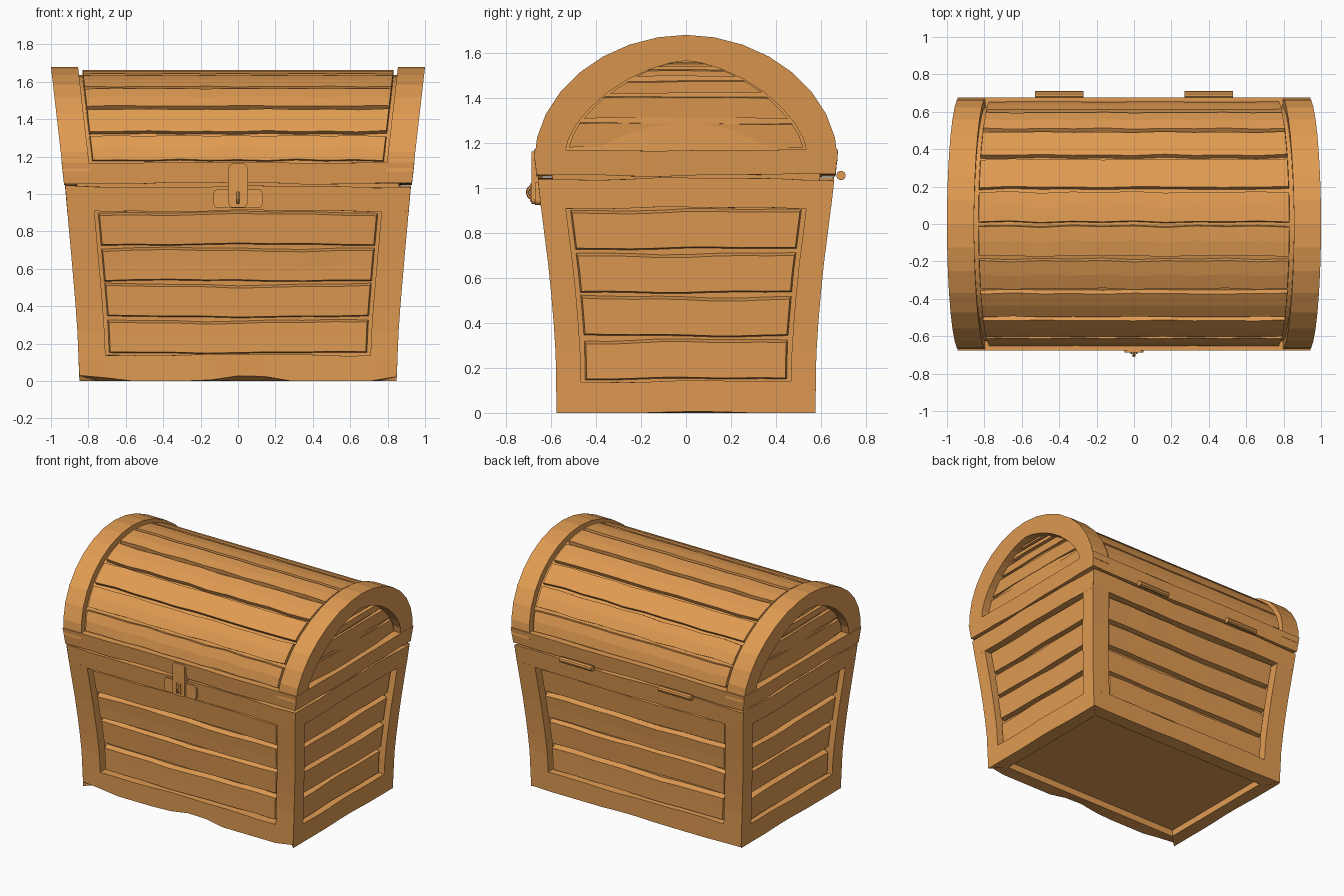
import bpy, bmesh, math, random
from mathutils import Matrix

random.seed(4)
if "Cube" in bpy.data.objects:
    bpy.data.objects.remove(bpy.data.objects["Cube"])

wood = bpy.data.materials.new("warm orange wood")
wood.use_nodes = True
COLOUR = (0.75, 0.33, 0.085, 1)
wood.diffuse_color = COLOUR
wood.node_tree.nodes["Principled BSDF"].inputs["Base Color"].default_value = COLOUR

SIDES = ("front", "left", "back", "right")
# Flared chest outline: height, half width, half depth
FLARE = [(0, .848, .575), (.3, .86, .58), (.6, .885, .605),
         (.9, .912, .643), (1.05, .925, .66), (1.2, .943, .675)]


def flare(z):
    for (za, xa, ya), (zb, xb, yb) in zip(FLARE, FLARE[1:]):
        if z <= zb:
            break
    t = max(0, (z - za) / (zb - za))
    return xa + (xb - xa) * t, ya + (yb - ya) * t


def lid_x(z):
    return .93 + (z - 1.07) * .115


def lerp(a, b, t):
    return a + (b - a) * t


def wob(u, seed):
    return .005 * math.sin(5 * u + seed) + .003 * math.sin(13 * u + 2.3 * seed)


def finish(name, bm):
    bmesh.ops.recalc_face_normals(bm, faces=bm.faces)
    me = bpy.data.meshes.new(name)
    bm.to_mesh(me)
    bm.free()
    me.materials.append(wood)
    ob = bpy.data.objects.new(name, me)
    bpy.context.collection.objects.link(ob)
    return ob


def solid(name, f, nu, nv):
    """Closed block: f(u, v, k) places a grid point on layer k (0 outer, 1 inner)."""
    bm = bmesh.new()
    p = {(i, j, k): bm.verts.new(f(i / nu, j / nv, k))
         for i in range(nu + 1) for j in range(nv + 1) for k in (0, 1)}
    for i in range(nu):
        for j in range(nv):
            for k in (0, 1):
                bm.faces.new([p[i, j, k], p[i + 1, j, k], p[i + 1, j + 1, k], p[i, j + 1, k]])
    for i in range(nu):
        for j in (0, nv):
            bm.faces.new([p[i, j, 0], p[i + 1, j, 0], p[i + 1, j, 1], p[i, j, 1]])
    for j in range(nv):
        for i in (0, nu):
            bm.faces.new([p[i, j, 0], p[i, j + 1, 0], p[i, j + 1, 1], p[i, j, 1]])
    return finish(name, bm)


def slab(name, side, ends, z0, z1, d0, d1, nu, nv, wobble=(0, 0), bevel=0, chip=0):
    """Curved board on one side; each end is (sign, margin), margin None = mitred corner."""
    seed = random.uniform(0, 6)

    def f(u, v, k):
        d = d1 if k else d0
        b = 0 if k else bevel
        z = lerp(z0 + b * .4, z1 - b, v)
        hx, hy = flare(z)
        half = hy if side % 2 else hx
        e = [s * (half - (d if m is None else m + b * .5)) for s, m in ends]
        x = lerp(e[0], e[1], u)
        z += wob(x, seed) * lerp(wobble[0], wobble[1], v)
        if chip and not k and v == 0:
            z += chip * max(0, math.sin(7 * x + 1.2))
        return [(x, d - hy, z), (hx - d, x, z), (x, hy - d, z), (d - hx, x, z)][side]
    return solid(name, f, nu, nv)


# Body core, recessed at the underside
def core(u, v, k):
    z = lerp(.05, 1.17, v)
    hx, hy = flare(z)
    return (2 * u - 1) * (hx - .065), (1 if k else -1) * (hy - .065), z


solid("body_core", core, 1, 8)

# Framed plank panels on the four body sides, plus the lid's lower rails
FULL = ((-1, None), (1, None))
for s, side in enumerate(SIDES):
    m = .11 if s % 2 else .145
    slab(side + "_bottom_rail", s, FULL, 0, .14, 0, .1, 12, 1, (0, .8), chip=.03 if s == 0 else .006)
    slab(side + "_top_rail", s, FULL, .91, 1.04, 0, .09, 10, 2, (.8, 1))
    slab(side + "_lid_rail", s, FULL, 1.057, 1.168, -.004, .1, 10, 1, (1, .5))
    for sign in (-1, 1):
        slab(f"{side}_stile_{'a' if sign < 0 else 'b'}", s, ((sign, m), (sign, None)),
             .13, .92, 0, .09, 1, 6)
    pitch = .193
    for r in range(4):
        z = .148 + r * pitch
        slab(f"{side}_plank_{r + 1}", s, ((-1, m + .018), (1, m + .018)), z, z + pitch - .014,
             random.uniform(.022, .032), .075, 8, 2, (.7, 1), bevel=.016)


# Lid arches: outer barrel and end opening
def arch(t, a, b, zc, p):
    c, s = math.cos(math.pi * t), max(0, math.sin(math.pi * t))
    return math.copysign(a * abs(c) ** (2 / p), -c), zc + b * s ** (2 / p)


def outer(t, d=0):
    return arch(t, .675 - d, .56 - d, 1.12, 1.95)


def opening(t):
    return arch(t, .535, .40, 1.165, 1.6)


def lid_core(u, v, k):
    y, z = outer(u, .045)
    x = (2 * v - 1) * (lid_x(z) - .09)
    return (x, y, 1.09) if k else (x, y, z)


solid("lid_core", lid_core, 24, 1)

for sign, side in ((1, "left"), (-1, "right")):
    # Thick flared arch rim
    def rim(u, v, k):
        yo, zo = outer(u)
        y, z = opening(u) if k else (yo, zo)
        return sign * (lid_x(zo) - .145 if v else lid_x(z)), y, z
    solid(side + "_lid_rim", rim, 16, 1)

    # Recessed end planks following the arch opening
    rows = [(1.18, 1.295), (1.31, 1.41), (1.422, 1.482), (1.494, 1.528), (1.537, 1.56)]
    for r, (za, zb) in enumerate(rows):
        seed = random.uniform(0, 6)

        def end_plank(u, v, k):
            z = lerp(za, zb - (0 if k else .01), v)
            w = .535 * (1 - ((z - 1.165) / .4) ** 1.6) ** .625 - .012
            y = (2 * u - 1) * w
            return sign * (lid_x(z) - (.1 if k else .05)), y, z + .5 * wob(y, seed)
        solid(f"{side}_lid_end_plank_{r + 1}", end_plank, 8, 2)

# Barrel planks over the lid
START, COUNT = .032, 10
step = (1 - 2 * START) / COUNT
for r in range(COUNT):
    seed, depth = random.uniform(0, 6), random.uniform(.014, .022)

    def stave(u, v, k):
        edge = .004 if k else .007
        t = lerp(START + r * step + edge, START + (r + 1) * step - edge, v)
        x = 2 * u - 1
        y, z = outer(t + .35 * wob(3 * x, seed), .06 if k else depth)
        return x * (lid_x(z) - .16 - (0 if k else .008)), y, z
    solid(f"lid_plank_{r + 1}", stave, 10, 2)


# Metal fittings
def box(name, size, at, bevel):
    bm = bmesh.new()
    bmesh.ops.create_cube(bm, size=1, matrix=Matrix.Translation(at) @ Matrix.Diagonal((*size, 1)))
    upright = [e for e in bm.edges if abs(e.verts[0].co.y - e.verts[1].co.y) > size[1] / 2]
    bmesh.ops.bevel(bm, geom=upright, offset=bevel, segments=3, affect='EDGES', profile=.5)
    return finish(name, bm)


box("latch_plate", (.26, .05, .10), (0, -.645, .975), .02)
box("latch_strap", (.10, .05, .235), (0, -.662, 1.045), .022)
for sign in (-1, 1):
    box("latch_slot_edge", (.008, .012, .08), (sign * .016, -.688, .98), .002)

bpy.ops.mesh.primitive_torus_add(major_radius=.028, minor_radius=.008, major_segments=14,
                                 minor_segments=6, location=(0, -.676, .98),
                                 rotation=(0, math.pi / 2, 0))
bpy.context.object.name = "latch_staple"
bpy.context.object.data.materials.append(wood)

for sign, side in ((1, "left"), (-1, "right")):
    bpy.ops.mesh.primitive_cylinder_add(vertices=10, radius=.021, depth=.26,
                                        location=(sign * .4, .689, 1.055),
                                        rotation=(0, math.pi / 2, 0))
    bpy.context.object.name = side + "_hinge_barrel"
    bpy.context.object.data.materials.append(wood)
